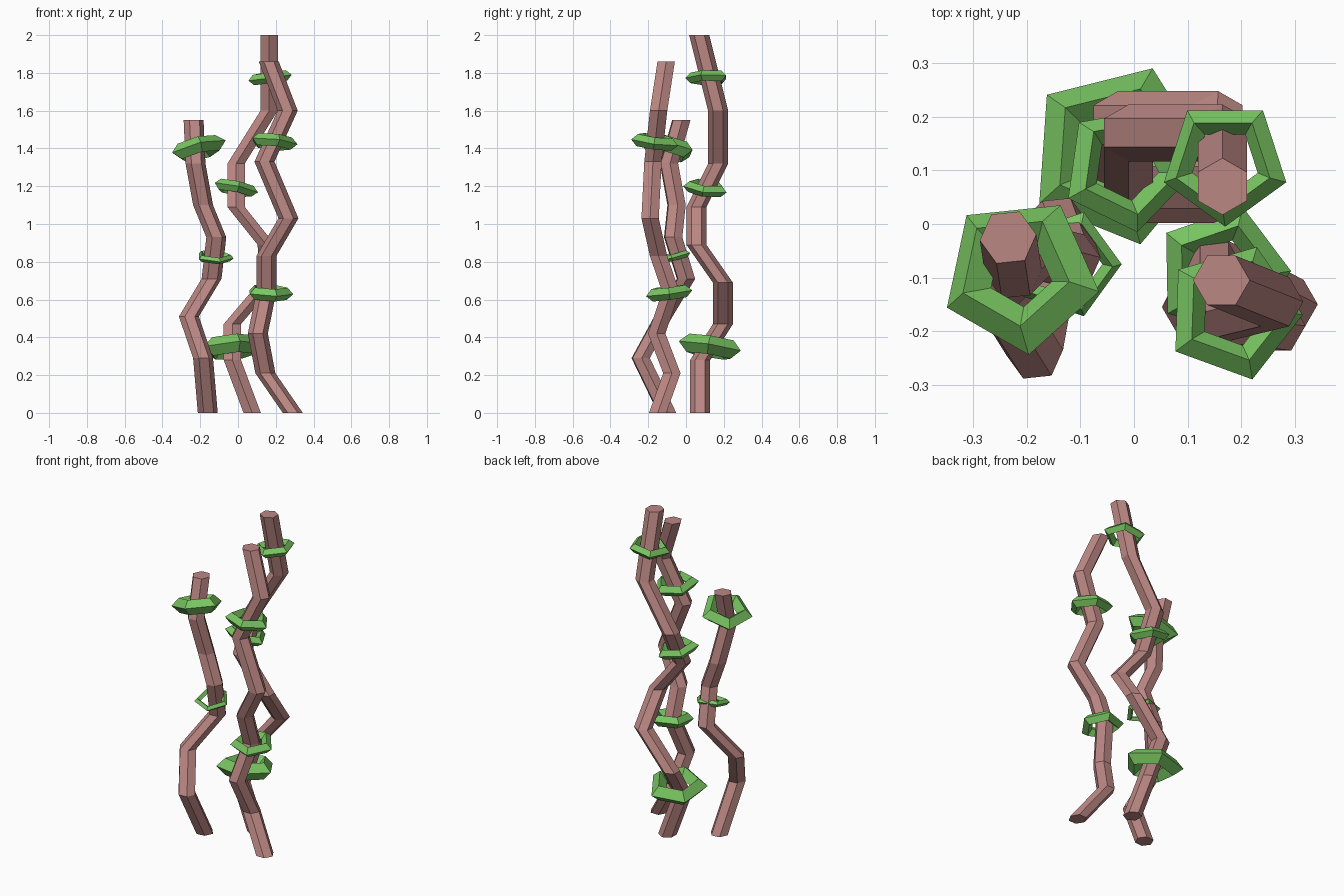
import bpy
import bmesh
from math import sin, cos, tau, radians

if "Cube" in bpy.data.objects:
    bpy.data.objects.remove(bpy.data.objects["Cube"], do_unlink=True)


def make_material(name, rgb):
    mat = bpy.data.materials.new(name)
    mat.use_nodes = True
    mat.diffuse_color = (*rgb, 1)
    mat.node_tree.nodes["Principled BSDF"].inputs["Base Color"].default_value = (*rgb, 1)
    return mat


def finish(bm, name, mat):
    bmesh.ops.recalc_face_normals(bm, faces=bm.faces)
    mesh = bpy.data.meshes.new(name)
    bm.to_mesh(mesh)
    bm.free()
    mesh.materials.append(mat)
    obj = bpy.data.objects.new(name, mesh)
    bpy.context.collection.objects.link(obj)
    return obj


def bridge(bm, a, b):
    n = len(a)
    for i in range(n):
        j = (i + 1) % n
        bm.faces.new((a[i], a[j], b[j], b[i]))


# Crooked six-sided stalk: level hexagons joined along a path
def stalk(name, path, turn, radius=0.053, sides=6):
    bm = bmesh.new()
    rings = []
    for x, y, z in path:
        angles = [radians(turn) + tau * i / sides for i in range(sides)]
        rings.append([bm.verts.new((x + radius * cos(a), y + radius * sin(a), z)) for a in angles])
    for low, high in zip(rings, rings[1:]):
        bridge(bm, low, high)
    bm.faces.new(rings[0])
    bm.faces.new(rings[-1])
    return finish(bm, name, bark)


# Five-sided collar with a diamond section, sheared by its slopes in x and y
def collar(name, centre, outer, thick, turn, slope_x, slope_y, sides=5):
    bm = bmesh.new()
    cx, cy, cz = centre
    section = [(outer, 0), (outer - thick, thick), (outer - 2 * thick, 0), (outer - thick, -thick)]
    loops = []
    for i in range(sides):
        a = radians(turn) + tau * i / sides
        loop = []
        for r, h in section:
            x, y = r * cos(a) - h * slope_x, r * sin(a) - h * slope_y
            loop.append(bm.verts.new((cx + x, cy + y, cz + h + x * slope_x + y * slope_y)))
        loops.append(loop)
    for i in range(sides):
        bridge(bm, loops[i], loops[(i + 1) % sides])
    return finish(bm, name, leaf)


bark = make_material("dusty pink stem", (0.50, 0.245, 0.23))
leaf = make_material("leaf green", (0.19, 0.56, 0.12))

# Stalks, from the ground up
stalk("back_stalk", [
    (0.075, 0.075, 0), (-0.03, 0.075, 0.28), (-0.03, 0.195, 0.47),
    (0.157, 0.195, 0.69), (0.15, 0.055, 0.89), (-0.01, 0.055, 1.09),
    (-0.01, 0.17, 1.32), (0.165, 0.17, 1.6), (0.165, 0.07, 2)], 30)
stalk("right_stalk", [
    (-0.16, -0.1, 0), (-0.185, -0.24, 0.29), (-0.26, -0.12, 0.51),
    (-0.14, 0, 0.71), (-0.115, -0.068, 0.93), (-0.185, -0.05, 1.1),
    (-0.225, -0.09, 1.32), (-0.235, -0.025, 1.55)], 6)
stalk("left_stalk", [
    (0.29, -0.15, 0), (0.145, -0.075, 0.21), (0.105, -0.155, 0.42),
    (0.15, -0.08, 0.64), (0.15, -0.145, 0.83), (0.267, -0.19, 1.03),
    (0.14, -0.175, 1.33), (0.263, -0.145, 1.6), (0.163, -0.105, 1.86)], 0)

# Collars
collar("back_collar_low", (-0.03, 0.13, 0.35), 0.173, 0.05, 68, 0.08, -0.16)
collar("back_collar_middle", (-0.015, 0.105, 1.19), 0.122, 0.03, 64, -0.2, -0.12)
collar("back_collar_high", (0.17, 0.115, 1.775), 0.12, 0.028, 54, 0.14, 0.02)
collar("right_collar_low", (-0.125, -0.075, 0.825), 0.102, 0.018, 0, -0.06, 0.25)
collar("right_collar_high", (-0.212, -0.095, 1.4), 0.15, 0.045, 60, 0.25, -0.2)
collar("left_collar_low", (0.165, -0.09, 0.635), 0.128, 0.033, 1, -0.05, 0.13)
collar("left_collar_high", (0.185, -0.165, 1.435), 0.13, 0.033, -2, -0.1, -0.13)
